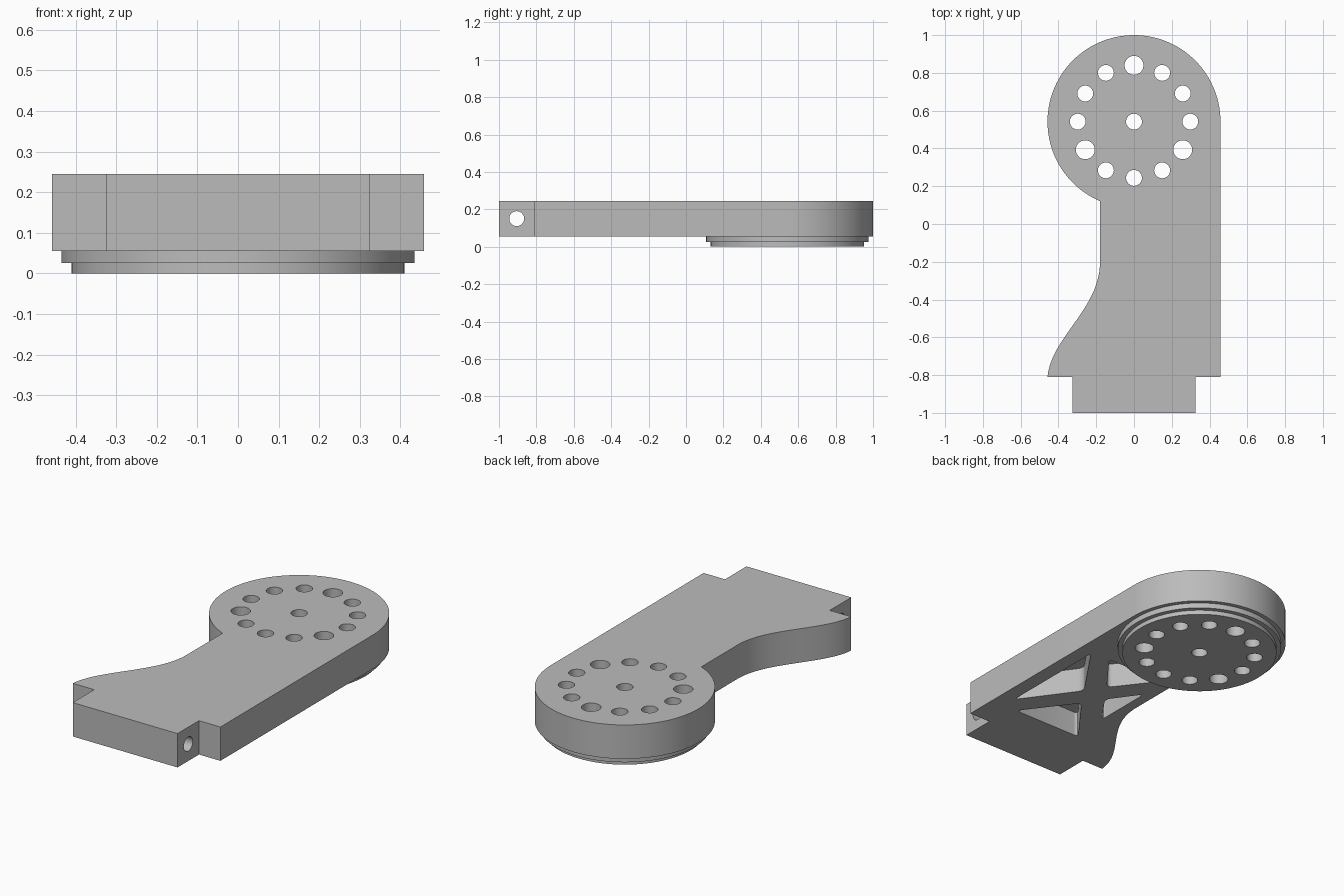
import bpy, bmesh, math
from mathutils import Vector, Matrix
from mathutils.geometry import interpolate_bezier

if "Cube" in bpy.data.objects:
    bpy.data.objects.remove(bpy.data.objects["Cube"])

grey = bpy.data.materials.new("plain grey")
grey.use_nodes = True
colour = (0.5, 0.5, 0.5, 1)
grey.diffuse_color = colour
grey.node_tree.nodes["Principled BSDF"].inputs["Base Color"].default_value = colour

HUB_Y, HUB_R = 0.542, 0.458
BOTTOM, TOP = 0.055, 0.245


def prism(name, outline, z0, z1, rounding=0):
    """Extrude a flat outline from z0 to z1, with optional rounded corners."""
    bm = bmesh.new()
    bm.faces.new([bm.verts.new((x, y, z0)) for x, y in outline])
    if rounding:
        bmesh.ops.bevel(bm, geom=bm.verts[:], offset=rounding, segments=5,
                        profile=0.5, affect='VERTICES')
    side = bmesh.ops.extrude_face_region(bm, geom=bm.faces[:])
    moved = [g for g in side["geom"] if isinstance(g, bmesh.types.BMVert)]
    bmesh.ops.translate(bm, verts=moved, vec=(0, 0, z1 - z0))
    bmesh.ops.recalc_face_normals(bm, faces=bm.faces[:])
    mesh = bpy.data.meshes.new(name)
    bm.to_mesh(mesh)
    bm.free()
    mesh.materials.append(grey)
    obj = bpy.data.objects.new(name, mesh)
    bpy.context.collection.objects.link(obj)
    return obj


def circle(x, y, r, n):
    return [(x + r * math.cos(math.tau * i / n), y + r * math.sin(math.tau * i / n))
            for i in range(n)]


def combine(target, other, operation):
    """Apply a boolean and remove the helper."""
    bpy.context.view_layer.objects.active = target
    mod = target.modifiers.new(operation, 'BOOLEAN')
    mod.operation, mod.solver, mod.object = operation, 'EXACT', other
    bpy.ops.object.modifier_apply(modifier=mod.name)
    bpy.data.objects.remove(other)


# Arm outline: tab, straight side, round head, waist and flared foot
waist_x = -0.18
end = math.pi + math.acos(-waist_x / HUB_R)
outline = [(-0.325, -0.81), (-0.325, -1), (0.325, -1), (0.325, -0.81), (HUB_R, -0.81)]
outline += [(HUB_R * math.cos(end * i / 80), HUB_Y + HUB_R * math.sin(end * i / 80))
            for i in range(81)]
flare = interpolate_bezier(Vector((waist_x, -0.2)), Vector((waist_x, -0.45)),
                           Vector((-0.44, -0.6)), Vector((-HUB_R, -0.81)), 28)
outline += [(p.x, p.y) for p in flare]
arm = prism("arm", outline, BOTTOM, TOP)

# Stepped boss under the head
boss = prism("boss", circle(0, HUB_Y, 0.41, 96), 0, 0.04)
combine(boss, prism("boss_step", circle(0, HUB_Y, 0.435, 96), 0.025, 0.075), 'UNION')
combine(arm, boss, 'UNION')

# Ring of bolt holes, every fourth one larger, and a centre hole
combine(arm, prism("centre_hole", circle(0, HUB_Y, 0.042, 32), -0.1, 0.4), 'DIFFERENCE')
for i in range(12):
    a = math.pi / 2 + i * math.tau / 12
    r = 0.05 if i % 4 == 0 else 0.042
    hole = circle(0.298 * math.cos(a), HUB_Y + 0.298 * math.sin(a), r, 32)
    combine(arm, prism("bolt_hole", hole, -0.1, 0.4), 'DIFFERENCE')

# Four rounded triangular pockets underneath, leaving crossed ribs
pockets = [
    [(0.15, -0.235), (0.375, 0.09), (0.375, -0.545)],
    [(0.005, -0.235), (-0.12, -0.41), (-0.12, -0.06)],
    [(0.075, -0.345), (0.29, -0.63), (-0.14, -0.63)],
    [(0.08, -0.13), (-0.1, 0.105), (0.26, 0.105)],
]
for tri in pockets:
    combine(arm, prism("pocket", tri, -0.1, 0.195, 0.03), 'DIFFERENCE')

# Pivot hole running sideways through the tab
pivot = prism("pivot_hole", circle(0, 0, 0.04, 32), -0.6, 0.6)
pivot.data.transform(Matrix.Translation((0, -0.905, 0.15)) @ Matrix.Rotation(math.pi / 2, 4, 'Y'))
combine(arm, pivot, 'DIFFERENCE')

bpy.ops.object.select_all(action='DESELECT')
arm.select_set(True)
bpy.context.view_layer.objects.active = arm
bpy.ops.object.shade_smooth_by_angle(angle=math.radians(30))
